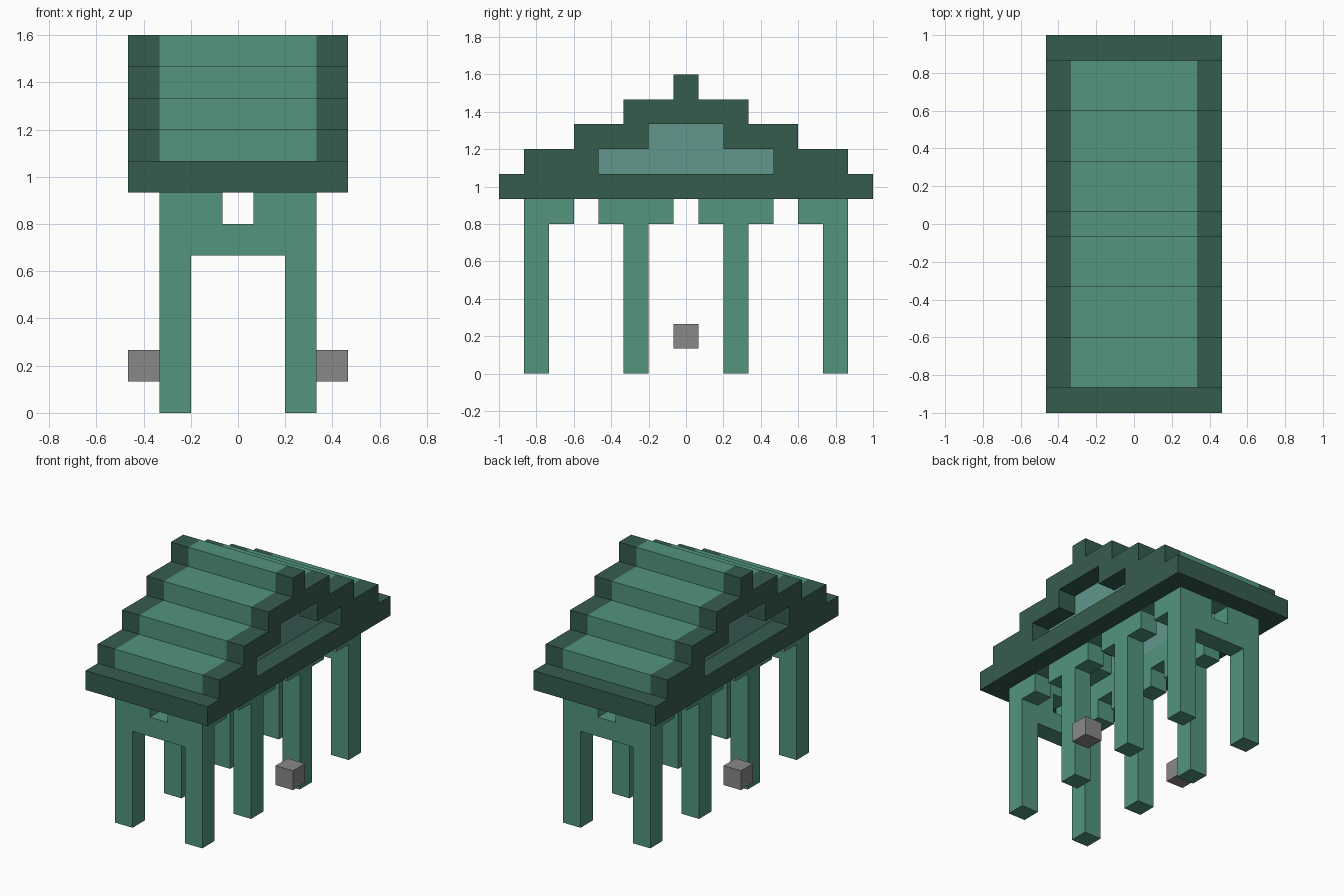
import bpy
import bmesh
from mathutils import Vector
from itertools import product

U = 2 / 15  # edge length of one building block

cube = bpy.data.objects.get("Cube")
if cube:
    bpy.data.objects.remove(cube)


def material(name, rgb):
    linear = [((c / 255 + 0.055) / 1.055) ** 2.4 for c in rgb]
    mat = bpy.data.materials.new(name)
    mat.use_nodes = True
    mat.diffuse_color = (*linear, 1)
    bsdf = next(n for n in mat.node_tree.nodes if n.type == 'BSDF_PRINCIPLED')
    bsdf.inputs["Base Color"].default_value = (*linear, 1)
    return mat


green = material("copper green", (82, 149, 125))
dark = material("dark green", (54, 92, 77))
teal = material("pale teal", (97, 151, 141))
gray = material("stone gray", (136, 136, 136))

parts = {}        # part name -> (material, block cells)
occupied = set()  # all filled cells, for dropping hidden faces


def add(name, mat, xs, ys, zs):
    """Fill a box of blocks; every cell belongs to one part only."""
    cells = set(product(xs, ys, zs)) - occupied
    parts.setdefault(name, (mat, set()))[1].update(cells)
    occupied.update(cells)


def span(a, b):
    return range(a, b + 1)


def build(name, mat, cells):
    """Outer skin of the cells, with flat areas merged to large faces."""
    bm = bmesh.new()
    for cell in cells:
        for axis, sign in product(range(3), (-1, 1)):
            n = Vector((0, 0, 0))
            n[axis] = sign
            if tuple(int(a + b) for a, b in zip(cell, n)) in occupied:
                continue
            a, b = Vector((0, 0, 0)), Vector((0, 0, 0))
            a[(axis + 1) % 3] = 0.5
            b[(axis + 2) % 3] = 0.5 * sign
            c = Vector(cell) + Vector((0, 0, 0.5)) + n / 2
            bm.faces.new([bm.verts.new(p * U) for p in
                          (c - a - b, c + a - b, c + a + b, c - a + b)])
    bmesh.ops.remove_doubles(bm, verts=bm.verts, dist=0.001)
    bmesh.ops.dissolve_limit(bm, angle_limit=0.01, verts=bm.verts, edges=bm.edges)
    mesh = bpy.data.meshes.new(name)
    bm.to_mesh(mesh)
    bm.free()
    mesh.materials.append(mat)
    bpy.context.collection.objects.link(bpy.data.objects.new(name, mesh))


# Four pairs of posts with brackets along the sides
for x in (-2, 2):
    for y in (-6, -2, 2, 6):
        add("posts", green, [x], [y], span(0, 6))
        for by in (y - 1, y + 1):
            if abs(by) < 6:
                add("brackets", green, [x], [by], [6])
    # Side wall plate, and stone block beside the middle bay
    add("wall_plate", green, [x], span(-6, 6), [7])
    add("side_stones", gray, [x * 3 // 2], [0], [1])

# Cross beams at both ends, each with a gap above the middle
for y in (-6, 6):
    add("end_beams", green, span(-2, 2), [y], [5])
    for s in (-1, 1):
        add("end_beams", green, [s], [y], [6])
    add("wall_plate", green, span(-2, 2), [y], [7])

# Eaves ring
for s in (-1, 1):
    add("eaves", dark, [3 * s], span(-7, 7), [7])
    add("eaves", dark, span(-3, 3), [7 * s], [7])

# Stepped roof: dark gable rims, green slopes and recessed gable panels
for z, outer, recess in ((8, 6, 3), (9, 4, 1), (10, 2, -1), (11, 0, -1)):
    solid = [y for y in span(-outer, outer) if abs(y) > recess]
    add("roof_slopes", green, span(-2, 2), solid, [z])
    for s in (-1, 1):
        add("eaves", dark, [3 * s], solid, [z])
        add("gable_panels", teal, [2 * s], span(-recess, recess), [z])

for part, (mat, cells) in parts.items():
    build(part, mat, cells)
